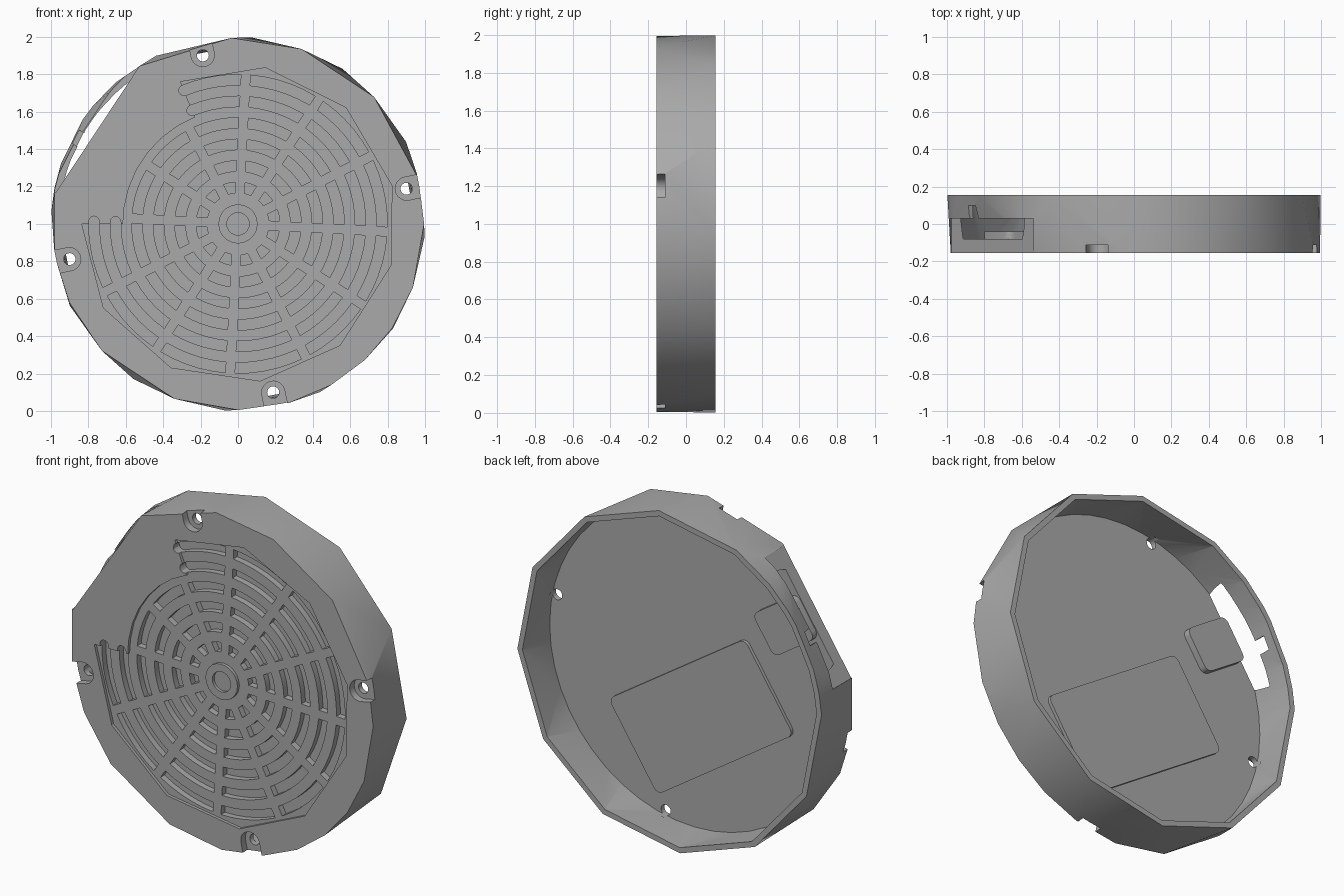
import bpy, bmesh
from math import sin, cos, asin, radians, pi
from mathutils import Vector

if "Cube" in bpy.data.objects:
    bpy.data.objects.remove(bpy.data.objects["Cube"])

FRONT, BACK, FLOOR = -0.155, 0.155, -0.08

grey = bpy.data.materials.new("matte_grey")
grey.use_nodes = True
grey.diffuse_color = (0.4, 0.4, 0.4, 1)
grey.node_tree.nodes["Principled BSDF"].inputs["Base Color"].default_value = (0.4, 0.4, 0.4, 1)


def polar(r, deg):
    return (r * cos(radians(deg)), r * sin(radians(deg)))


def make(name, bm):
    bmesh.ops.recalc_face_normals(bm, faces=bm.faces[:])
    mesh = bpy.data.meshes.new(name)
    bm.to_mesh(mesh)
    bm.free()
    mesh.materials.append(grey)
    obj = bpy.data.objects.new(name, mesh)
    bpy.context.collection.objects.link(obj)
    return obj


def add_prism(bm, outline, y0, y1):
    """Extrude an outline drawn around the disc centre from y0 to y1."""
    face = bm.faces.new([bm.verts.new((x, y0, z + 1)) for x, z in outline])
    moved = bmesh.ops.extrude_face_region(bm, geom=[face])["geom"]
    for v in moved:
        if isinstance(v, bmesh.types.BMVert):
            v.co.y = y1


def prism(name, outlines, y0, y1):
    bm = bmesh.new()
    for outline in outlines:
        add_prism(bm, outline, y0, y1)
    return make(name, bm)


def hull(name, rings):
    """Convex skin over rings given as (y, outline)."""
    bm = bmesh.new()
    for y, outline in rings:
        for x, z in outline:
            bm.verts.new((x, y, z + 1))
    bmesh.ops.convex_hull(bm, input=bm.verts[:])
    bmesh.ops.dissolve_limit(bm, angle_limit=0.002, verts=bm.verts[:], edges=bm.edges[:])
    return make(name, bm)


def circle(cx, cz, r, n):
    return [(cx + r * cos(2 * pi * i / n), cz + r * sin(2 * pi * i / n)) for i in range(n)]


def cut(target, cutter):
    cutter.hide_render = True
    mod = target.modifiers.new("cut", 'BOOLEAN')
    mod.operation, mod.solver, mod.object = 'DIFFERENCE', 'EXACT', cutter
    bpy.context.view_layer.objects.active = target
    bpy.ops.object.modifier_apply(modifier=mod.name)
    bpy.data.objects.remove(cutter)


# Shell: coarse front outline skinned to a twelve-sided back rim
front_angles = [0, 14, 43, 70, 92, 122, 170, 190, 205, 223, 250, 270, 286, 300, 313, 326, 340]
back_angles = [-4 + 30 * k for k in range(12)] + [131, 141, 161, 169]
shell = hull("case_shell", [(FRONT, [polar(0.995, a) for a in front_angles]),
                            (BACK, [polar(1, a) for a in back_angles])])

# Hollow back
cut(shell, hull("cavity_cutter", [
    (FLOOR, [polar(0.95, 7.5 * i) for i in range(48)]),
    (BACK + 0.001, [polar(0.967, a) for a in back_angles])]))

# Connector window behind the flat edge, with a small notch in the rim
u, n = Vector(polar(1, 56.5)), Vector(polar(1, 146.5))


def flat_edge_box(s0, s1, d0, d1):
    return [tuple(u * s + n * d) for s, d in ((s0, d0), (s1, d0), (s1, d1), (s0, d1))]


cut(shell, prism("window_cutter", [flat_edge_box(-0.4, 0.4, 0.905, 1.1)], -0.2, 0.03))
cut(shell, prism("rim_notch_cutter", [flat_edge_box(-0.13, -0.05, 0.925, 1.1)], 0.02, 0.1))

# Screw seats: open-sided counterbores with through holes
screws = [11.8 + 90 * k for k in range(4)]
seats = []
for a in screws:
    arc = [Vector(polar(0.922, a)) + Vector(polar(0.062, a + 90 + 15 * i)) for i in range(13)]
    out = Vector(polar(0.2, a))
    seats.append([tuple(p) for p in arc + [arc[-1] + out, arc[0] + out]])
cut(shell, prism("seat_cutter", seats, -0.2, -0.112))
cut(shell, prism("screw_hole_cutter", [circle(*polar(0.92, a), 0.032, 16) for a in screws], -0.2, -0.05))

# Shallow grille recess, stepping inwards around the connector sector
recess = [polar(0.848, a) for a in (80, 47, 14, -15, -50, -82, -115, -148)]
recess += [polar(0.835, -180), polar(0.615, -180)]
recess += [polar(0.615, a) for a in range(172, 112, -10)] + [polar(0.615, 112), polar(0.82, 112)]
cut(shell, prism("recess_cutter", [recess], -0.2, FRONT + 0.018))

# Grille slots between twelve spokes
HALF, SPOKE = 0.028, 0.026


def slot(r, a0, a1, round0=False, round1=False):
    def arc(rad):
        inset = asin(SPOKE / rad) * 180 / pi
        s = a0 if round0 else a0 + inset
        e = a1 if round1 else a1 - inset
        return [polar(rad, s + (e - s) * i / 5) for i in range(6)]

    def cap(a, turn):
        c = Vector(polar(r, a))
        return [tuple(c + Vector(polar(HALF, a + turn + 30 * i))) for i in range(1, 6)]

    pts = arc(r + HALF)
    if round1:
        pts += cap(a1, 0)
    pts += arc(r - HALF)[::-1]
    if round0:
        pts += cap(a0, 180)
    return pts


slots = []
for ring in range(6):
    r = 0.195 + 0.115 * ring
    for k in range(12):
        a = -3 + 30 * k
        if ring < 4 or not 80 < a < 190:
            slots.append(slot(r, a, a + 30))
    if ring >= 4:
        slots.append(slot(r, 87, 112, round1=True))
        slots.append(slot(r, 179, 207, round0=True))
cut(shell, prism("slot_cutter", slots, -0.2, FRONT + 0.055))

# Raised centre hub
hub = prism("grille_hub", [circle(0, 0, 0.105, 20)], FRONT, FRONT + 0.03)
cut(hub, prism("hub_hole_cutter", [circle(0, 0, 0.06, 20)], -0.2, FRONT + 0.018))


# Raised pads on the inner floor
def pad(name, s0, s1, d0, d1, height, r=0.04):
    pts = []
    for s, d, start in ((s1 - r, d1 - r, 0), (s0 + r, d1 - r, 90), (s0 + r, d0 + r, 180), (s1 - r, d0 + r, 270)):
        for i in range(5):
            c = polar(r, start + 22.5 * i)
            pts.append(tuple(u * (s + c[0]) + n * (d + c[1])))
    return prism(name, [pts], FLOOR - 0.01, FLOOR + height)


parts = [shell, hub,
         pad("inner_battery_pad", -0.55, 0.03, -0.64, 0.43, 0.02),
         pad("inner_connector_pad", -0.12, 0.14, 0.58, 0.9, 0.04)]

for obj in parts:
    bpy.ops.object.select_all(action='DESELECT')
    obj.select_set(True)
    bpy.context.view_layer.objects.active = obj
    bpy.ops.object.shade_smooth_by_angle(angle=radians(30))
